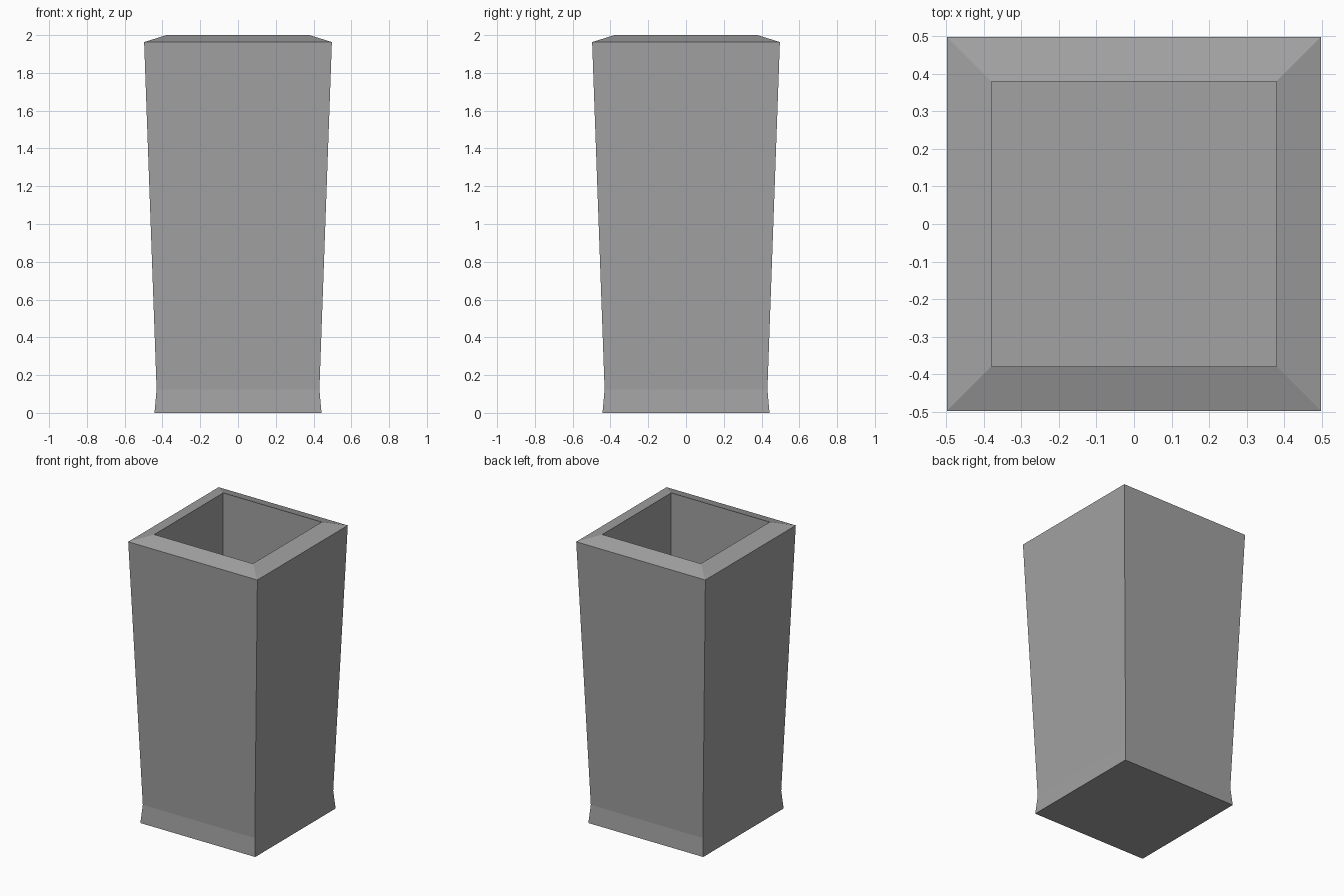
import bpy
import bmesh

cube = bpy.data.objects.get("Cube")
if cube:
    bpy.data.objects.remove(cube, do_unlink=True)

# One matte grey for the whole planter
grey = bpy.data.materials.new("stone grey")
grey.use_nodes = True
color = (0.36, 0.36, 0.36, 1)
grey.diffuse_color = color
grey.node_tree.nodes["Principled BSDF"].inputs["Base Color"].default_value = color

# Half width and height: foot, neck, outer rim, inner lip, inside floor
profile = [(0.442, 0), (0.431, 0.125), (0.497, 1.963), (0.379, 2), (0.379, 0.08)]
corners = [(-1, -1), (1, -1), (1, 1), (-1, 1)]


def loft_square(name, rings, material):
    """Join square rings with flat walls and close both ends."""
    bm = bmesh.new()
    loops = [[bm.verts.new((x * half, y * half, z)) for x, y in corners]
             for half, z in rings]
    for low, high in zip(loops, loops[1:]):
        for i in range(4):
            j = (i + 1) % 4
            bm.faces.new((low[i], low[j], high[j], high[i]))
    bm.faces.new(reversed(loops[0]))
    bm.faces.new(loops[-1])
    bmesh.ops.recalc_face_normals(bm, faces=bm.faces)
    mesh = bpy.data.meshes.new(name)
    bm.to_mesh(mesh)
    bm.free()
    mesh.materials.append(material)
    obj = bpy.data.objects.new(name, mesh)
    bpy.context.collection.objects.link(obj)
    return obj


# Tapered square planter with flared foot, sloping rim and hollow inside
loft_square("planter", profile, grey)
